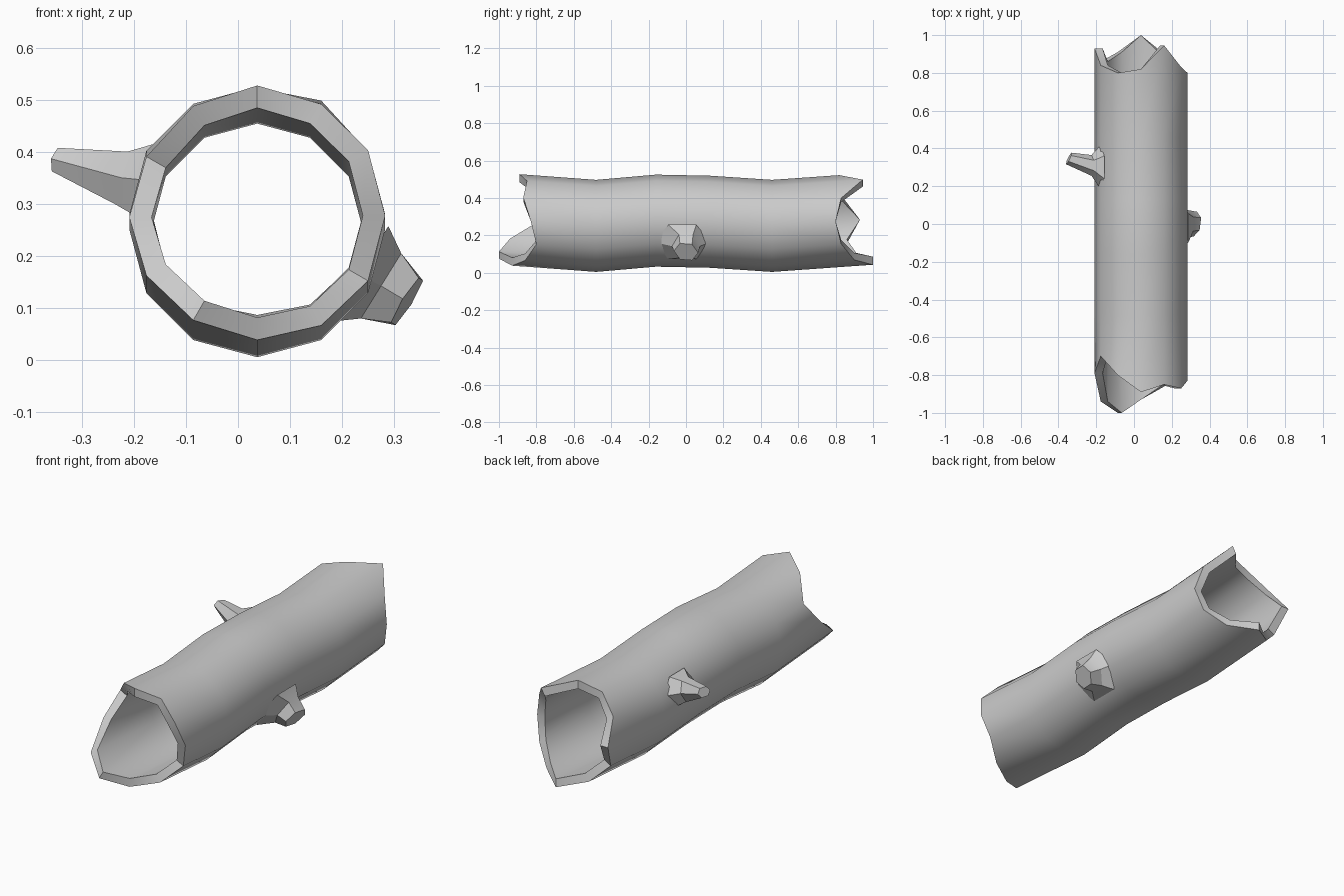
import bpy, bmesh
from math import sin, cos, tau
from mathutils import Vector

if "Cube" in bpy.data.objects:
    bpy.data.objects.remove(bpy.data.objects["Cube"])

N, CX, R_OUT, R_IN = 12, 0.037, 0.246, 0.203


def finish(name, bm, angle):
    bmesh.ops.recalc_face_normals(bm, faces=bm.faces)
    me = bpy.data.meshes.new(name)
    bm.to_mesh(me)
    bm.free()
    ob = bpy.data.objects.new(name, me)
    bpy.context.collection.objects.link(ob)
    bpy.ops.object.select_all(action='DESELECT')
    ob.select_set(True)
    bpy.context.view_layer.objects.active = ob
    bpy.ops.object.shade_smooth_by_angle(angle=angle)
    return ob


def bridge(bm, a, b):
    n = len(a)
    for i in range(n):
        j = (i + 1) % n
        bm.faces.new((a[i], a[j], b[j], b[i]))


# Hollow log: ragged y of each end, clockwise from the top vertex
front_end = [-.89, -.85, -.87, -.83, -.80, -.86, -.93, -1.0, -.94, -.79, -.70, -.80]
back_end = [.82, .945, .83, .80, .83, .90, 1.0, .91, .86, .93, .84, .80]
stations = [(-.48, .251), (-.16, .279), (.13, .273), (.46, .251)]


def end_height(y):
    return .251 + .072 * (abs(y) - .47)


def log_ring(bm, r, ys, zs):
    return [bm.verts.new((CX + r * sin(tau * i / N), ys[i], zs[i] + r * cos(tau * i / N)))
            for i in range(N)]


bm = bmesh.new()
shells = []
for r in (R_OUT, R_IN):
    rings = [log_ring(bm, r, front_end, [end_height(y) for y in front_end])]
    rings += [log_ring(bm, r, [y] * N, [z] * N) for y, z in stations]
    rings.append(log_ring(bm, r, back_end, [end_height(y) for y in back_end]))
    for a, b in zip(rings, rings[1:]):
        bridge(bm, a, b)
    shells.append(rings)
bridge(bm, shells[0][0], shells[1][0])
bridge(bm, shells[0][-1], shells[1][-1])
finish("hollow_log", bm, 0.65)


# Broken branch stubs: rings of (centre, half length in y, half height, tilt of ring)
def stub(name, rings, out, sides=6):
    out = Vector(out).normalized()
    up = Vector((0, 1, 0)).cross(out)
    bm = bmesh.new()
    loops = []
    for c, ry, rt, tilt in rings:
        loops.append([bm.verts.new(Vector(c) + Vector((0, ry * cos(tau * i / sides), 0))
                                   + up * rt * sin(tau * i / sides)
                                   + out * tilt * cos(tau * i / sides))
                      for i in range(sides)])
    for a, b in zip(loops, loops[1:]):
        bridge(bm, a, b)
    bm.faces.new(loops[0])
    bm.faces.new(loops[-1])
    finish(name, bm, 0.5)


stub("left_branch", [((-.175, .30, .345), .12, .085, 0),
                     ((-.225, .31, .35), .055, .060, 0),
                     ((-.345, .347, .383), .032, .027, -.015)], (-1, .1, .25))
stub("right_branch", [((.232, -.02, .165), .15, .125, 0),
                      ((.275, .00, .142), .075, .085, 0),
                      ((.325, .00, .112), .065, .058, .01)], (1, 0, -.62))
